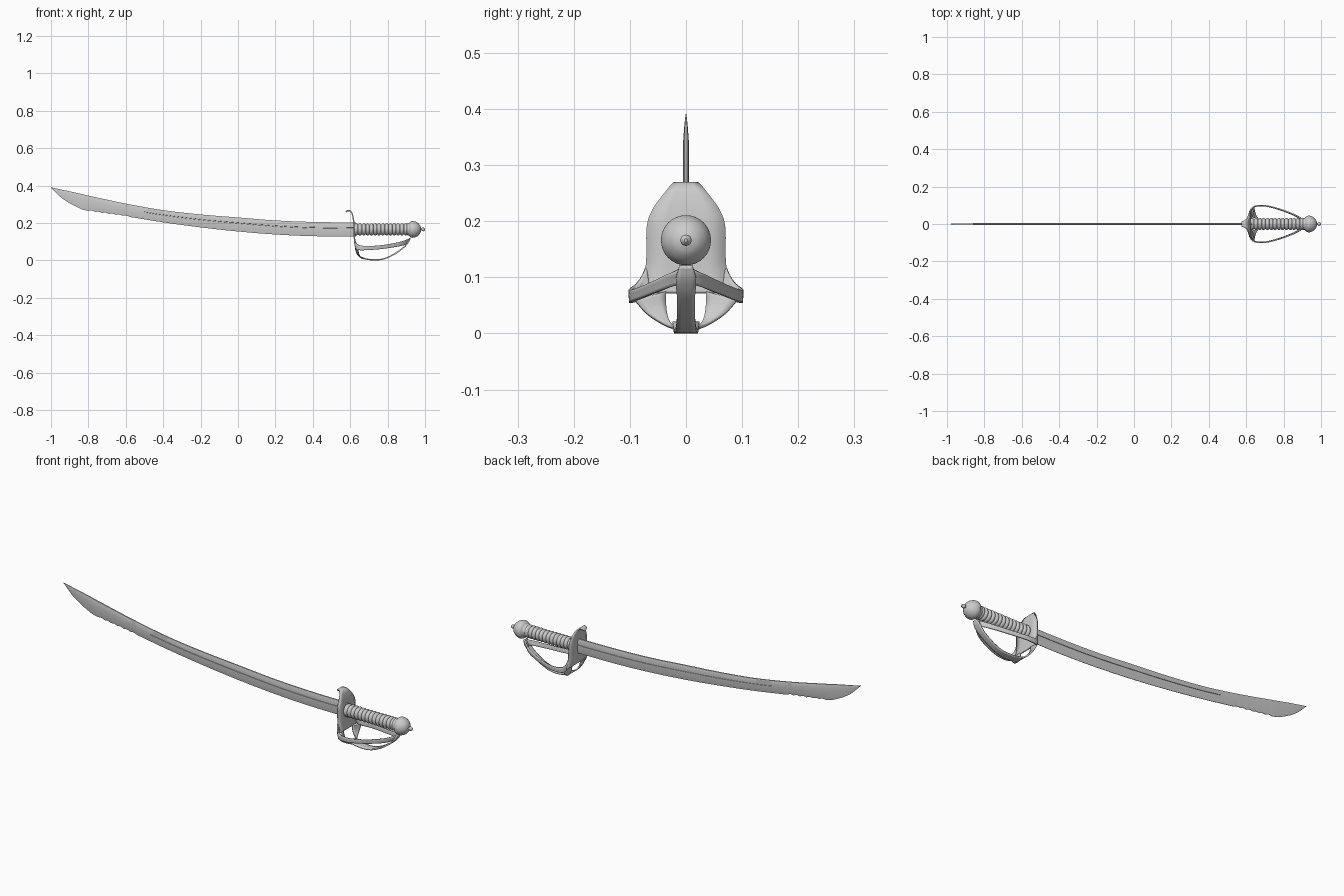
import bpy, bmesh, math
from mathutils import Vector

if "Cube" in bpy.data.objects:
    bpy.data.objects.remove(bpy.data.objects["Cube"])


def spline(pts, n):
    """Catmull-Rom through the given points, n steps per span."""
    p = [Vector(q) for q in pts]
    p = [2 * p[0] - p[1]] + p + [2 * p[-1] - p[-2]]
    out = []
    for i in range(1, len(p) - 2):
        a, b, c, d = p[i - 1:i + 3]
        for k in range(n):
            t = k / n
            out.append(0.5 * (2 * b + (c - a) * t + (2 * a - 5 * b + 4 * c - d) * t ** 2
                              + (3 * b - a - 3 * c + d) * t ** 3))
    return out + [p[-2]]


def loft(name, rows, closed=False, thick=0, angle=35):
    """Skin a list of equally long point rows."""
    bm = bmesh.new()
    vs = [[bm.verts.new(c) for c in r] for r in rows]
    m = len(rows[0])
    for r, s in zip(vs, vs[1:]):
        for j in range(m if closed else m - 1):
            k = (j + 1) % m
            bm.faces.new((r[j], r[k], s[k], s[j]))
    if closed:
        bm.faces.new(vs[0])
        bm.faces.new(vs[-1])
    bmesh.ops.recalc_face_normals(bm, faces=bm.faces)
    me = bpy.data.meshes.new(name)
    bm.to_mesh(me)
    bm.free()
    ob = bpy.data.objects.new(name, me)
    bpy.context.collection.objects.link(ob)
    if thick:
        mod = ob.modifiers.new("Thickness", 'SOLIDIFY')
        mod.thickness = thick
        mod.offset = 0
    bpy.ops.object.select_all(action='DESELECT')
    ob.select_set(True)
    bpy.context.view_layer.objects.active = ob
    bpy.ops.object.shade_smooth_by_angle(angle=math.radians(angle))
    return ob


def lathe(name, profile, zc=0.166, seg=32):
    """Revolve (x, radius) points about the grip axis."""
    ang = [2 * math.pi * i / seg for i in range(seg)]
    return loft(name, [[(x, r * math.cos(a), zc + r * math.sin(a)) for a in ang]
                       for x, r in profile], closed=True)


def band(name, edge_a, edge_b, thick=0.007, cols=4, n=6):
    """Curved sheet between two edge curves."""
    rows = [[a.lerp(b, j / cols) for j in range(cols + 1)]
            for a, b in zip(spline(edge_a, n), spline(edge_b, n))]
    return loft(name, rows, thick=thick)


def strap(name, spine, thick=0.007):
    """Symmetric sheet from (x, z, half width) points."""
    return band(name, [(x, w, z) for x, z, w in spine],
                [(x, -w, z) for x, z, w in spine], thick)


def mirror_y(ob):
    mod = ob.modifiers.new("Mirror", 'MIRROR')
    mod.use_axis = (False, True, False)


# Blade: (x, back, edge) stations, with a narrow groove and a nicked edge
stations = [(0.63, 0.203, 0.128), (0.4, 0.206, 0.13), (0.2, 0.214, 0.139),
            (0.0, 0.23, 0.155), (-0.2, 0.246, 0.177), (-0.4, 0.269, 0.204),
            (-0.6, 0.304, 0.236), (-0.8, 0.347, 0.265), (-0.87, 0.363, 0.29),
            (-0.94, 0.378, 0.332), (-1.0, 0.391, 0.3895)]
rows = []
for x, top, bot in spline(stations, 24):
    if -0.8 < x < -0.58:
        bot += 0.005 * abs(math.sin((x + 0.8) / 0.22 * 6 * math.pi))
    g = 0.003 if x > -0.5 else 0.005
    s = max(0.08, min(1, (x + 1) / 0.2)) ** 0.6
    half = [(0, 0.0035), (0.05, 0.005), (0.37, 0.005), (0.38, g), (0.42, g),
            (0.43, 0.005), (0.75, 0.0045), (1, 0.001)]
    ring = half + [(t, -y) for t, y in reversed(half)]
    rows.append([(x, y * s, top + (bot - top) * t) for t, y in ring])
loft("blade", rows, closed=True, angle=25)

# Guard plate with its curled top lip
strap("guard_plate", [(0.577, 0.258, 0.012), (0.583, 0.265, 0.016), (0.595, 0.266, 0.022),
                      (0.607, 0.257, 0.032), (0.613, 0.24, 0.046), (0.617, 0.22, 0.06),
                      (0.62, 0.19, 0.07), (0.622, 0.13, 0.071), (0.624, 0.1, 0.076),
                      (0.628, 0.072, 0.082)])

# Side branches sweeping back to the pommel
mirror_y(band("side_branch",
              [(0.622, 0.071, 0.12), (0.63, 0.083, 0.094), (0.65, 0.096, 0.081),
               (0.7, 0.098, 0.077), (0.77, 0.082, 0.082), (0.85, 0.053, 0.095),
               (0.9, 0.025, 0.109), (0.92, 0.0, 0.118)],
              [(0.626, 0.066, 0.085), (0.632, 0.08, 0.062), (0.65, 0.095, 0.055),
               (0.7, 0.097, 0.056), (0.77, 0.08, 0.062), (0.85, 0.05, 0.074),
               (0.89, 0.024, 0.084), (0.902, 0.0, 0.092)]))

# Lower wings joining the plate to the knuckle bow
mirror_y(band("lower_wing",
              [(0.628, 0.036, 0.074), (0.632, 0.036, 0.05), (0.645, 0.032, 0.026),
               (0.668, 0.022, 0.01)],
              [(0.64, 0.092, 0.06), (0.644, 0.07, 0.036), (0.654, 0.042, 0.018),
               (0.672, 0.018, 0.008)]))

# Knuckle bow
strap("knuckle_bow", [(0.655, 0.018, 0.024), (0.69, 0.007, 0.022), (0.735, 0.0035, 0.021),
                      (0.78, 0.009, 0.018), (0.83, 0.031, 0.016), (0.88, 0.065, 0.016),
                      (0.908, 0.095, 0.018), (0.92, 0.12, 0.012)])

# Ribbed grip
ribs, steps = 14, 8
lathe("grip", [(0.622 + 0.285 * i / (ribs * steps),
                0.025 + 0.0075 * abs(math.sin(math.pi * i / steps)) ** 0.7)
               for i in range(ribs * steps + 1)])

# Pommel and end button
lathe("pommel", [(0.9, 0.02)] + [tuple(p) for p in spline(
    [(0.9, 0.03), (0.914, 0.033), (0.922, 0.041), (0.932, 0.0445), (0.945, 0.043),
     (0.96, 0.036), (0.972, 0.024), (0.978, 0.011)], 4)] + [(0.979, 0.002)])
lathe("end_button", [(0.974, 0.006), (0.982, 0.006), (0.985, 0.009), (0.99, 0.01),
                     (0.996, 0.008), (1.0, 0.003)], seg=20)
